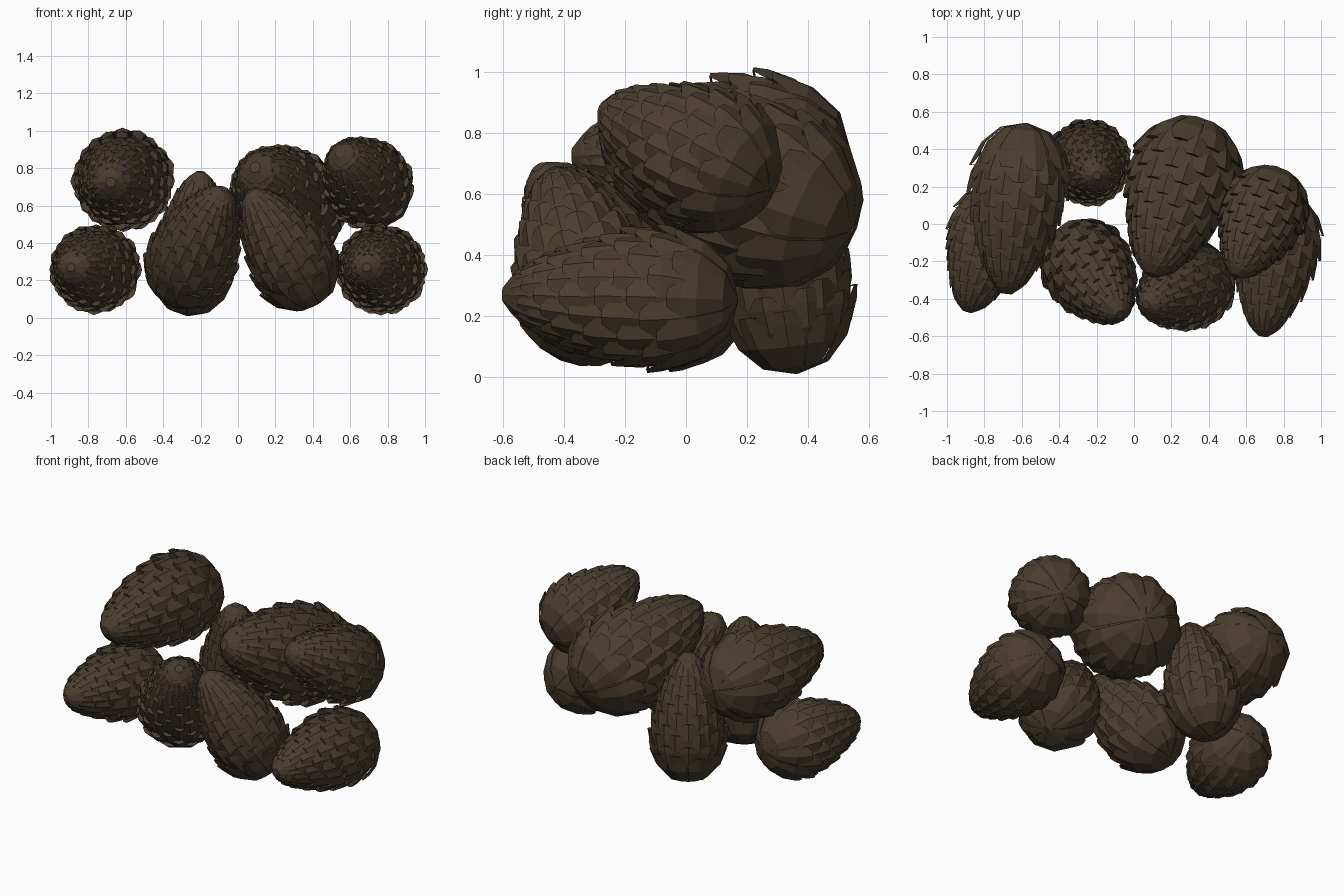
import bpy, math, random
from mathutils import Vector

if "Cube" in bpy.data.objects:
    bpy.data.objects.remove(bpy.data.objects["Cube"])

random.seed(4)
brown = bpy.data.materials.new("dark brown")
brown.diffuse_color = (0.068, 0.047, 0.028, 1)
brown.use_nodes = True
brown.node_tree.nodes["Principled BSDF"].inputs["Base Color"].default_value = brown.diffuse_color

# cone silhouette: (fraction of length from base, fraction of radius)
PROFILE = [(0, 0.0), (0.04, 0.5), (0.14, 0.82), (0.27, 0.97), (0.42, 0.97), (0.58, 0.87),
           (0.75, 0.68), (0.88, 0.49), (0.96, 0.32), (1.0, 0.12)]
SIDES, RINGS = 10, 12
HALF = math.pi / SIDES


def radius_at(u):
    u = min(max(u, 0), 1)
    for (a, ra), (b, rb) in zip(PROFILE, PROFILE[1:]):
        if u <= b:
            return ra + (rb - ra) * (u - a) / (b - a)
    return PROFILE[-1][1]


def pinecone(name, base, tip, rad):
    base, tip = Vector(base), Vector(tip)
    axis = tip - base
    length = axis.length
    quat = axis.to_track_quat('Z', 'Y')
    verts, faces = [], []

    def add(u, r, ang):
        p = Vector((r * rad * math.cos(ang), r * rad * math.sin(ang), u * length))
        verts.append(base + quat @ p)
        return len(verts) - 1

    # inner core that closes the gaps between scales
    rows = [[add(u + 0.015, r * 0.86, 2 * HALF * k) for k in range(SIDES)]
            for u, r in [(0.01, 0.05)] + PROFILE[1:]]
    for a, b in zip(rows, rows[1:]):
        for k in range(SIDES):
            n = (k + 1) % SIDES
            faces.append((a[k], a[n], b[n], b[k]))
    faces.append(tuple(reversed(rows[0])))
    faces.append(tuple(rows[-1]))

    # overlapping creased scales in staggered, slightly spiralling rings
    ends = [0.25 + 0.75 * (1 - (1 - j / (RINGS - 1)) ** 1.3) for j in range(RINGS)]
    for j, end0 in enumerate(ends):
        step = ends[min(j + 1, RINGS - 1)] - end0
        for k in range(SIDES):
            ang = 2 * HALF * (k + 0.5 * (j % 2)) + random.uniform(-0.03, 0.03)
            shift = step * k / SIDES * 0.6 + random.uniform(-0.012, 0.012)
            end = min(end0 + shift, 1.02)
            puff = random.uniform(0.99, 1.03)
            # each cut: position along cone, half width, side lift, middle lift
            if j == 0:
                cuts = [(0.0, 1, 1, 1), (0.04, 0.98, 0.97, 1.03), (0.14, 0.98, 0.99, 1.04),
                        (end - 0.06, 0.95, 1.0, 1.06), (end, 0.42, 1.05, 1.08)]
            else:
                start = 0.1 if j == 1 else ends[j - 2] - 0.04 + shift * 0.5
                span = end - start
                cuts = [(start, 0.8, 0.9, 0.92), (start + span * 0.4, 1.0, 0.95, 1.02),
                        (end - span * 0.22, 0.95, 0.99, 1.06), (end, 0.38, 1.05, 1.09)]
            rings = []
            for u, w, side, mid in cuts:
                r = radius_at(u) * puff
                if u <= 0:
                    r = 0.03
                rings.append([add(u, r * (side if c else mid), ang + c * w * HALF)
                              for c in (-1, 0, 1)])
            # lip folding back under the scale
            rings.append([add(end - 0.012, radius_at(end) * 0.84, ang + c * 0.4 * HALF)
                          for c in (-1, 0, 1)])
            for a, b in zip(rings, rings[1:]):
                faces.append((a[0], a[1], b[1], b[0]))
                faces.append((a[1], a[2], b[2], b[1]))

    mesh = bpy.data.meshes.new(name)
    mesh.from_pydata(verts, [], faces)
    mesh.materials.append(brown)
    mesh.update()
    obj = bpy.data.objects.new(name, mesh)
    bpy.context.collection.objects.link(obj)


# the pile: base point, tip point, radius
pinecone("cone_upper_left", (-0.575, 0.54, 0.74), (-0.68, -0.36, 0.725), 0.26)
pinecone("cone_lower_left", (-0.69, 0.2, 0.255), (-0.89, -0.46, 0.27), 0.227)
pinecone("cone_front_left", (-0.35, -0.085, 0.1), (-0.08, -0.48, 0.68), 0.24)
pinecone("cone_front_right", (0.43, -0.27, 0.075), (0.07, -0.43, 0.67), 0.23)
pinecone("cone_lower_right", (0.81, 0.17, 0.25), (0.69, -0.59, 0.27), 0.23)
pinecone("cone_upper_right", (0.785, 0.275, 0.615), (0.55, -0.27, 0.88), 0.232)
pinecone("cone_middle_back", (0.37, 0.545, 0.48), (0.095, -0.26, 0.8), 0.296)
pinecone("cone_back_upright", (-0.27, 0.365, 0.01), (-0.2, 0.26, 0.77), 0.22)
